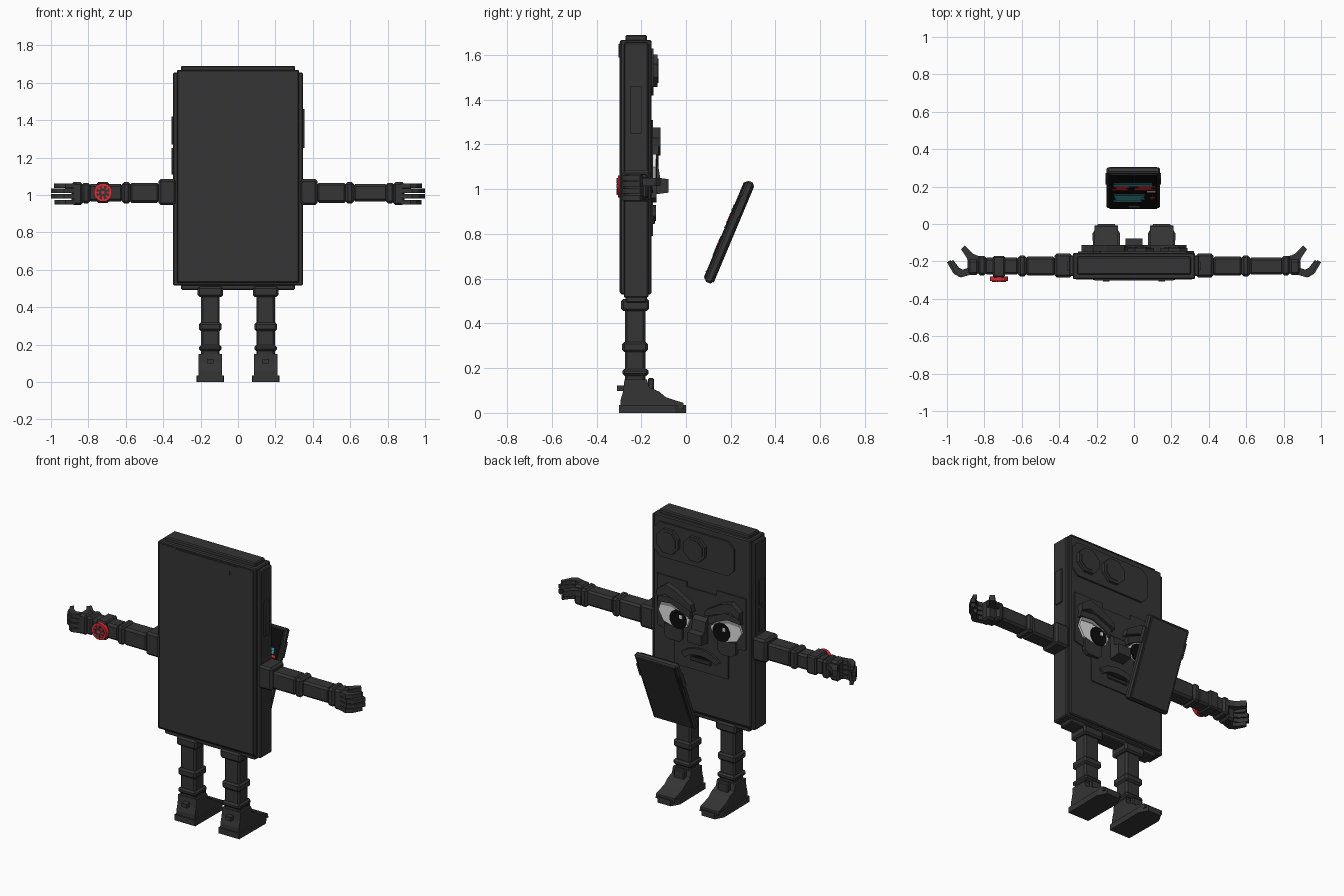
import bpy, bmesh, math, random
from mathutils import Matrix, Vector

if "Cube" in bpy.data.objects:
    bpy.data.objects.remove(bpy.data.objects["Cube"])

random.seed(4)


def material(name, r, g, b):
    m = bpy.data.materials.new(name)
    m.diffuse_color = (r, g, b, 1)
    m.use_nodes = True
    m.node_tree.nodes["Principled BSDF"].inputs["Base Color"].default_value = m.diffuse_color
    return m


DARK = material("charcoal", 0.035, 0.035, 0.035)
BLACK = material("black", 0.004, 0.004, 0.004)
WHITE = material("eye white", 0.75, 0.75, 0.75)
GREY = material("mid grey", 0.3, 0.3, 0.3)
RED = material("red", 0.7, 0.025, 0.035)
TEAL = material("teal", 0.06, 0.36, 0.36)


def finish(bm, name, mat, matrix=None):
    bmesh.ops.recalc_face_normals(bm, faces=bm.faces)
    me = bpy.data.meshes.new(name)
    bm.to_mesh(me)
    bm.free()
    me.materials.append(mat)
    ob = bpy.data.objects.new(name, me)
    if matrix:
        ob.matrix_world = matrix
    bpy.context.collection.objects.link(ob)
    return ob


def box(name, x, y, z, mat=DARK, bevel=0.0, matrix=None):
    bm = bmesh.new()
    bmesh.ops.create_cube(bm, size=1)
    for v in bm.verts:
        v.co = Vector([(r[0] + r[1]) / 2 + c * abs(r[1] - r[0]) for c, r in zip(v.co, (x, y, z))])
    if bevel:
        bmesh.ops.bevel(bm, geom=bm.edges[:], offset=bevel, segments=1, affect='EDGES')
    return finish(bm, name, mat, matrix)


def prism(name, pts, axis, lo, hi, mat=DARK, matrix=None):
    """Extrude a flat profile along axis x, y or z."""
    def place(p, d):
        return {'x': (d, p[0], p[1]), 'y': (p[0], d, p[1]), 'z': (p[0], p[1], d)}[axis]
    bm = bmesh.new()
    a = [bm.verts.new(place(p, lo)) for p in pts]
    b = [bm.verts.new(place(p, hi)) for p in pts]
    bm.faces.new(a)
    bm.faces.new(b[::-1])
    n = len(pts)
    for i in range(n):
        bm.faces.new((a[i], a[(i + 1) % n], b[(i + 1) % n], b[i]))
    return finish(bm, name, mat, matrix)


def disc(cx, cz, rx, rz, n):
    return [(cx + rx * math.cos(math.tau * (i + .5) / n), cz + rz * math.sin(math.tau * (i + .5) / n))
            for i in range(n)]


def flip(pts, s):
    return [(s * p[0], p[1]) for p in pts]


# Body slab with stepped edges
box("body_rim", (-.347, .347), (-.278, -.168), (.515, 1.655), bevel=.006)
box("body_core", (-.327, .327), (-.295, -.155), (.53, 1.668), bevel=.006)
box("body_ends", (-.305, .305), (-.27, -.175), (.492, 1.69), bevel=.006)
box("front_screen", (-.31, .31), (-.298, -.29), (.54, 1.655))
prism("screen_notch", [(-.21, 1.65), (-.21, 1.615), (-.155, 1.615), (-.155, 1.59), (.155, 1.59),
                       (.155, 1.615), (.21, 1.615), (.21, 1.65)], 'y', -.301, -.297)
box("power_button", (.34, .356), (-.25, -.2), (1.25, 1.46))
for z0, z1 in ((1.27, 1.42), (1.11, 1.25)):
    box("volume_button", (-.356, -.34), (-.25, -.2), (z0, z1))

# Camera plate and lenses on the back
plate = [(-.22, 1.46), (-.18, 1.42), (.28, 1.42), (.32, 1.46), (.32, 1.59), (.28, 1.63), (-.18, 1.63), (-.22, 1.59)]
prism("camera_plate", plate, 'y', -.16, -.145)
for x in (.215, .035):
    prism("camera_lens", disc(x, 1.53, .078, .078, 8), 'y', -.15, -.127)
    prism("lens_glass", disc(x, 1.53, .06, .06, 8), 'y', -.13, -.124)

# Face on the back
prism("face_plate", [(-.3, 1.31), (-.1, 1.31), (-.1, 1.28), (.1, 1.28), (.1, 1.31), (.3, 1.31), (.3, 1.0), (.18, .97),
                     (.18, .79), (-.18, .79), (-.18, .97), (-.3, 1.0)], 'y', -.16, -.148)
eye = [(.07, 1.09), (.11, 1.13), (.19, 1.165), (.26, 1.16), (.28, 1.1), (.245, 1.04), (.15, 1.015), (.09, 1.04)]
brow = [(.04, 1.15), (.05, 1.19), (.15, 1.25), (.22, 1.275), (.28, 1.23), (.275, 1.19), (.22, 1.215), (.13, 1.185)]
for s in (1, -1):
    prism("eye", flip(eye, s), 'y', -.15, -.134, WHITE)
    prism("eye_shade", flip([(.09, 1.105), (.11, 1.13), (.19, 1.165), (.26, 1.16), (.268, 1.135), (.19, 1.14)], s),
          'y', -.14, -.131, GREY)
    prism("pupil", disc(s * .145, 1.075, .058, .058, 12), 'y', -.138, -.129, BLACK)
    box("eye_glint", sorted((s * .145 - .03, s * .145 - .01)), (-.132, -.127), (1.085, 1.107), WHITE)
    prism("eyelid", flip([(.06, 1.1), (.06, 1.15), (.18, 1.2), (.275, 1.19), (.28, 1.155), (.19, 1.163), (.11, 1.13)], s),
          'y', -.15, -.124)
    prism("brow", flip(brow, s), 'y', -.15, -.113)
    prism("eye_bag", flip([(.12, 1.02), (.24, 1.03), (.24, .96), (.215, .94), (.14, .94), (.12, .96)], s),
          'y', -.155, -.132)
prism("nose", [(-.15, 1.13), (-.125, 1.11), (-.115, 1.05), (-.078, 1.045), (-.078, .985), (-.15, .975)],
      'x', -.045, .045)
arc = [math.radians(30 + 15 * i) for i in range(9)]
prism("frown", [(.15 * math.cos(a), .83 + .1 * math.sin(a)) for a in arc]
      + [(.12 * math.cos(a), .825 + .065 * math.sin(a)) for a in reversed(arc)], 'y', -.15, -.134)
box("mouth_gap", (-.07, .07), (-.15, -.144), (.868, .882), BLACK)
box("lower_lip", (-.07, .07), (-.15, -.138), (.845, .867), bevel=.004)

# Arms and hands: (x start, x end, y range, z range)
arm = [("shoulder", .33, .425, -.285, -.158, .945, 1.085), ("upper_arm", .42, .58, -.276, -.175, .958, 1.065),
       ("elbow_band", .575, .62, -.28, -.168, .955, 1.068), ("forearm", .615, .8, -.27, -.18, .965, 1.058),
       ("cuff", .79, .835, -.275, -.17, .955, 1.065), ("palm", .83, .89, -.272, -.19, .945, 1.068)]
finger = [(.87, -.27), (.93, -.285), (.965, -.265), (1.0, -.205), (.982, -.193), (.945, -.235), (.92, -.245), (.87, -.23)]
thumb = [(.835, -.21), (.82, -.175), (.86, -.16), (.905, -.115), (.925, -.135), (.895, -.18), (.885, -.21)]
for s in (1, -1):
    side = "right" if s > 0 else "left"
    for n, x0, x1, y0, y1, z0, z1 in arm:
        box(side + "_" + n, sorted((s * x0, s * x1)), (y0, y1), (z0, z1), bevel=.012)
    for z, k in ((.962, .982), (.992, 1), (1.022, 1), (1.05, .985)):
        prism(side + "_finger", [(s * (.87 + (x - .87) * (k - .87) / .13), y) for x, y in finger],
              'z', z - .012, z + .012)
    prism(side + "_thumb", flip(thumb, s), 'z', 1.015, 1.05)

# Wrist watch on the left arm
box("watch_strap", (-.755, -.69), (-.286, -.17), (.957, 1.068), bevel=.008)
prism("watch_case", disc(-.722, 1.013, .05, .05, 16), 'y', -.305, -.28, RED)
prism("watch_dial", disc(-.722, 1.013, .037, .037, 16), 'y', -.308, -.304, DARK)
for i in range(8):
    turn = Matrix.Translation((-.722, 0, 1.013)) @ Matrix.Rotation(math.tau * i / 8, 4, 'Y')
    box("watch_tick", (.022, .038), (-.31, -.306), (-.005, .005), RED, matrix=turn)
prism("watch_centre", disc(-.722, 1.013, .01, .01, 8), 'y', -.31, -.306, RED)

# Legs and shoes pointing to the back
shoe = [(-.292, .03), (-.292, .06), (-.28, .1), (-.275, .15), (-.175, .15), (-.165, .115), (-.12, .095), (-.09, .07),
        (-.045, .055), (-.012, .045), (-.008, .02)]
for s in (1, -1):
    side = "right" if s > 0 else "left"
    for n, w, y0, y1, z0, z1 in (("hip", .068, -.29, -.165, .455, .51), ("leg", .05, -.273, -.182, .14, .47),
                                 ("knee_band", .06, -.286, -.17, .272, .318),
                                 ("ankle_band", .06, -.285, -.167, .165, .197)):
        box(side + "_" + n, (s * .148 - w, s * .148 + w), (y0, y1), (z0, z1), bevel=.01)
    prism(side + "_shoe", shoe, 'x', s * .148 - .062, s * .148 + .062)
    prism(side + "_sole", [(s * .148 + x, y) for x, y in
                           ((-.07, -.3), (.07, -.3), (.073, -.05), (.045, 0), (-.045, 0), (-.073, -.05))], 'z', 0, .035)
    box(side + "_shoe_tongue", (s * .148 - .035, s * .148 + .035), (-.17, -.142), (.09, .155), bevel=.005)
    box(side + "_heel_loop", (s * .148 - .018, s * .148 + .018), (-.308, -.27), (.098, .122))

# Floating tablet, its screen tilted up towards the face
T = Matrix.Translation((0, .194, .808)) @ Matrix.Rotation(math.radians(-22.8), 4, 'X')
box("tablet_body", (-.147, .14), (-.018, .018), (-.245, .245), bevel=.008, matrix=T)
box("tablet_core", (-.132, .125), (-.024, .023), (-.235, .235), bevel=.003, matrix=T)
box("tablet_band", (-.152, .145), (-.014, .014), (.08, .17), matrix=T)
box("tablet_screen", (-.13, .123), (-.027, -.023), (-.23, .23), BLACK, matrix=T)


def strips(name, mat, x0, x1, v0, v1, rows):
    """Rows of broken colour bars on the tablet screen."""
    h = (v1 - v0) / rows
    for i in range(rows):
        a, b = x0 + random.random() * .03, x1 - random.random() * .03
        box(name, (a, b), (-.03, -.026), (v0 + i * h, v0 + (i + .85) * h), mat, matrix=T)


strips("upper_teal_bars", TEAL, -.118, .1, .09, .125, 2)
strips("upper_red_bars", RED, -.12, -.02, .03, .085, 4)
strips("upper_red_bars_side", RED, .0, .118, .03, .085, 4)
strips("lower_teal_bars", TEAL, -.12, .06, -.125, -.03, 6)
strips("lower_red_bars", RED, .07, .12, -.1, -.04, 3)
box("screen_white_mark", (.07, .115), (-.03, -.026), (.008, .02), WHITE, matrix=T)
box("home_bar", (-.03, .03), (-.03, -.026), (-.205, -.198), GREY, matrix=T)
